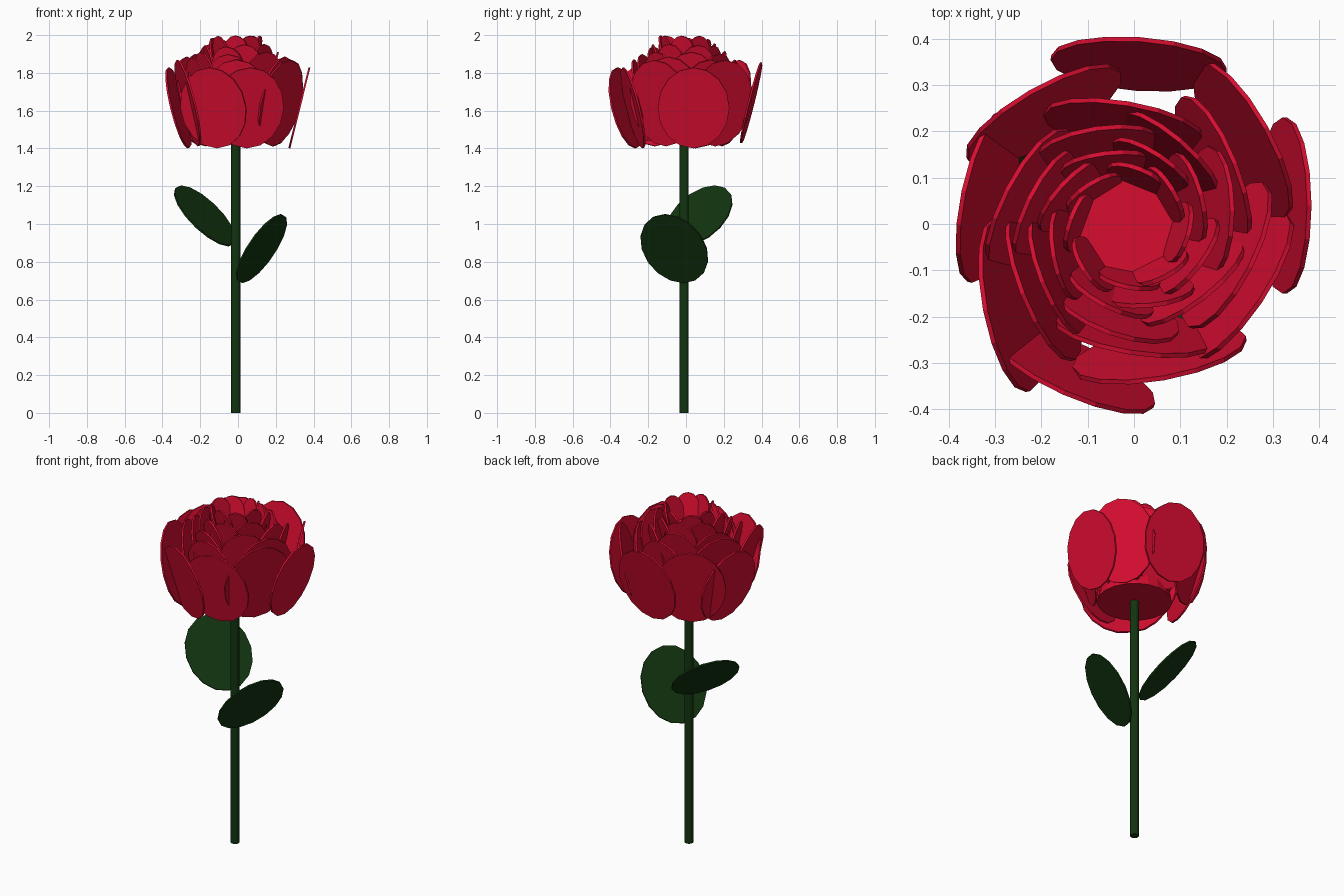
import bpy, math, random
from mathutils import Vector, Matrix

if "Cube" in bpy.data.objects:
    bpy.data.objects.remove(bpy.data.objects["Cube"])

random.seed(4)
CX, CY = -0.012, -0.01


def material(name, color):
    m = bpy.data.materials.new(name)
    m.diffuse_color = color
    m.use_nodes = True
    m.node_tree.nodes["Principled BSDF"].inputs["Base Color"].default_value = m.diffuse_color
    return m


RED = material("petal_red", (0.68, 0.004, 0.03, 1))
GREEN = material("leaf_green", (0.006, 0.035, 0.005, 1))


def tapered(name, r1, r2, z1, z2, sides, mat):
    bpy.ops.mesh.primitive_cone_add(vertices=sides, radius1=r1, radius2=r2,
                                    depth=z2 - z1, location=(CX, CY, (z1 + z2) / 2))
    o = bpy.context.object
    o.name = name
    o.data.materials.append(mat)
    return o


def disc(name, centre, normal, half_w, half_h, thick, mat, sides=16):
    """Thin elliptical plate facing along normal, height direction leaning up."""
    n = Vector(normal).normalized()
    side = Vector((0, 0, 1)).cross(n).normalized()
    up = n.cross(side)
    rot = Matrix((side, up, n)).transposed().to_4x4()
    bpy.ops.mesh.primitive_cylinder_add(vertices=sides, radius=1, depth=1)
    o = bpy.context.object
    o.name = name
    o.data.transform(rot @ Matrix.Diagonal((half_w, half_h, thick, 1)))
    o.location = centre
    o.data.materials.append(mat)
    return o


def petal(name, x, y, z, yaw, half_w, half_h, tilt=14):
    a, t = math.radians(yaw), math.radians(tilt)
    n = (math.cos(a) * math.cos(t), math.sin(a) * math.cos(t), -math.sin(t))
    return disc(name, (x, y, z), n, half_w, half_h, 0.01, RED)


# Stem, leaves and the core that carries the petals
tapered("stem", 0.024, 0.024, 0, 1.45, 16, GREEN)
disc("lower_leaf", (0.125, -0.062, 0.87), (0.76, -0.36, -0.54), 0.19, 0.215, 0.008, GREEN)
disc("upper_leaf", (-0.175, 0.07, 1.043), (0.60, -0.40, 0.69), 0.185, 0.22, 0.008, GREEN)
tapered("flower_core", 0.20, 0.11, 1.44, 1.86, 20, RED)

# Outer petals: x, y, facing angle
for i, (x, y, yaw) in enumerate([(0.325, 0.04, 0), (0.01, 0.345, 86), (-0.315, 0.06, 168),
                                 (-0.13, -0.315, 246), (0.055, -0.28, 280)]):
    petal(f"outer_petal_{i}", x, y, 1.642 if i == 1 else 1.615, yaw, 0.19, 0.22)

# Second row
for i, (x, y, yaw) in enumerate([(0.235, 0.18, 29), (-0.195, 0.235, 120),
                                 (-0.265, -0.175, 191), (0.225, -0.135, 326)]):
    petal(f"second_petal_{i}", x, y, 1.64, yaw, 0.19, 0.235)

# Inner rows: count, radius, half width, half height, centre height, start angle
rows = [(6, 0.22, 0.175, 0.215, 1.67, 26), (7, 0.18, 0.14, 0.18, 1.735, 45),
        (8, 0.143, 0.10, 0.13, 1.82, 10), (8, 0.108, 0.068, 0.088, 1.90, 30)]
for r, (count, rad, hw, hh, z, start) in enumerate(rows):
    for i in range(count):
        yaw = start + 360 / count * i + random.uniform(-8, 8)
        p = math.radians(yaw + 12)
        petal(f"inner_petal_{r}_{i}", CX + rad * math.cos(p), CY + rad * math.sin(p),
              z + random.uniform(-0.012, 0.012), yaw, hw, hh, 14 + random.uniform(-2, 2))
